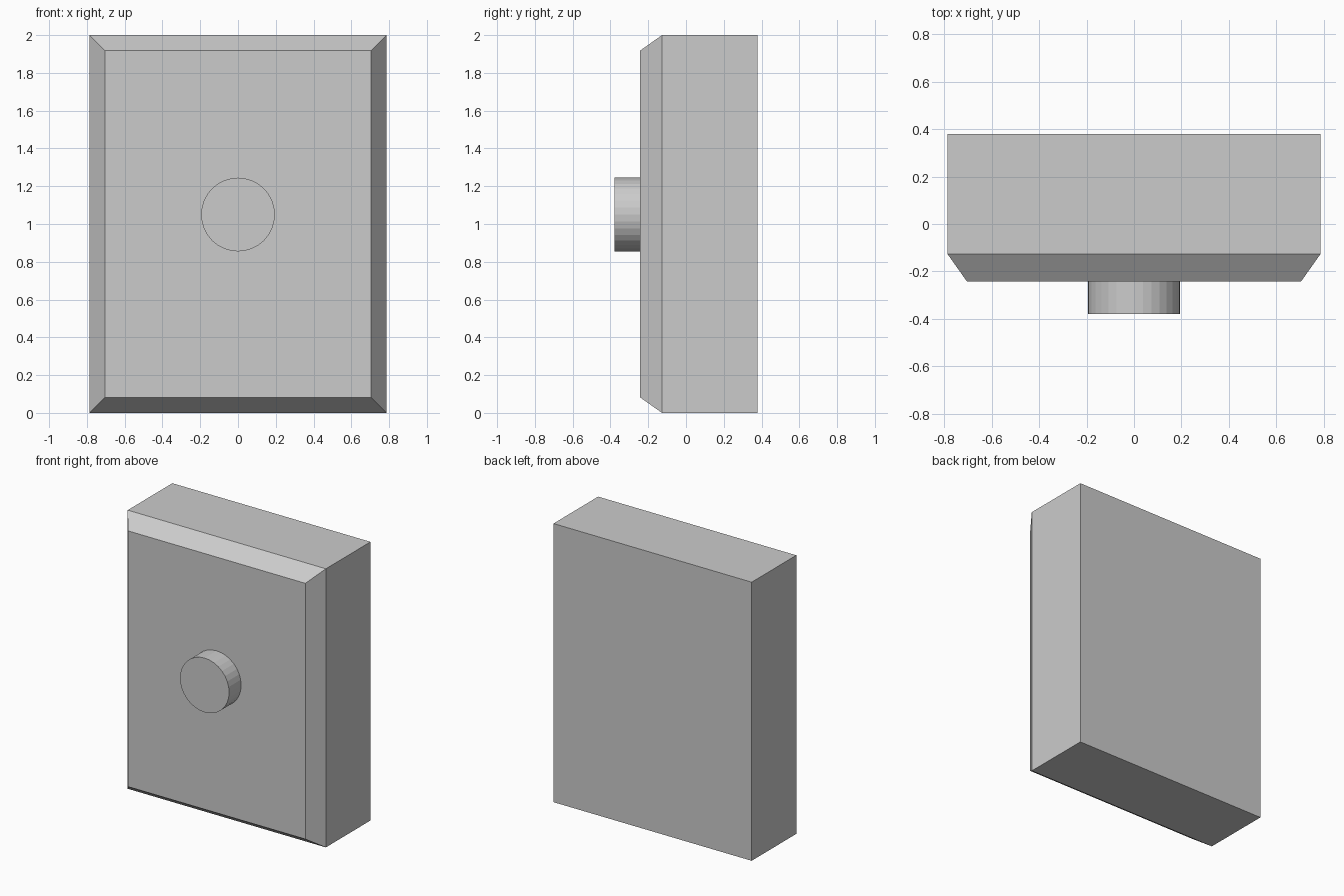
import bpy, bmesh
from math import radians
from mathutils import Matrix

if "Cube" in bpy.data.objects:
    bpy.data.objects.remove(bpy.data.objects["Cube"])

HALF_W, HEIGHT, BACK = 0.787, 2.0, 0.379
CHAMFER, FACE_Y = 0.116, -0.243


def add_object(name, bm):
    bmesh.ops.recalc_face_normals(bm, faces=bm.faces)
    mesh = bpy.data.meshes.new(name)
    bm.to_mesh(mesh)
    bm.free()
    obj = bpy.data.objects.new(name, mesh)
    bpy.context.collection.objects.link(obj)
    return obj


# Housing: box whose front face is inset and pushed out to form a chamfered border
bm = bmesh.new()
rim_y = FACE_Y + CHAMFER
bmesh.ops.create_cube(bm, size=1, matrix=Matrix.Translation((0, (BACK + rim_y) / 2, HEIGHT / 2))
                      @ Matrix.Diagonal((2 * HALF_W, BACK - rim_y, HEIGHT, 1)))
bm.normal_update()
front = min(bm.faces, key=lambda f: f.calc_center_median().y)
bmesh.ops.inset_region(bm, faces=[front], thickness=CHAMFER, depth=CHAMFER)
add_object("housing", bm)

# Round button on the front face
bm = bmesh.new()
tip, root = -0.379, FACE_Y
bmesh.ops.create_cone(bm, cap_ends=True, segments=32, radius1=0.195, radius2=0.195, depth=root - tip,
                      matrix=Matrix.Translation((0, (tip + root) / 2, 1.05))
                      @ Matrix.Rotation(radians(90), 4, 'X'))
add_object("front_button", bm)
